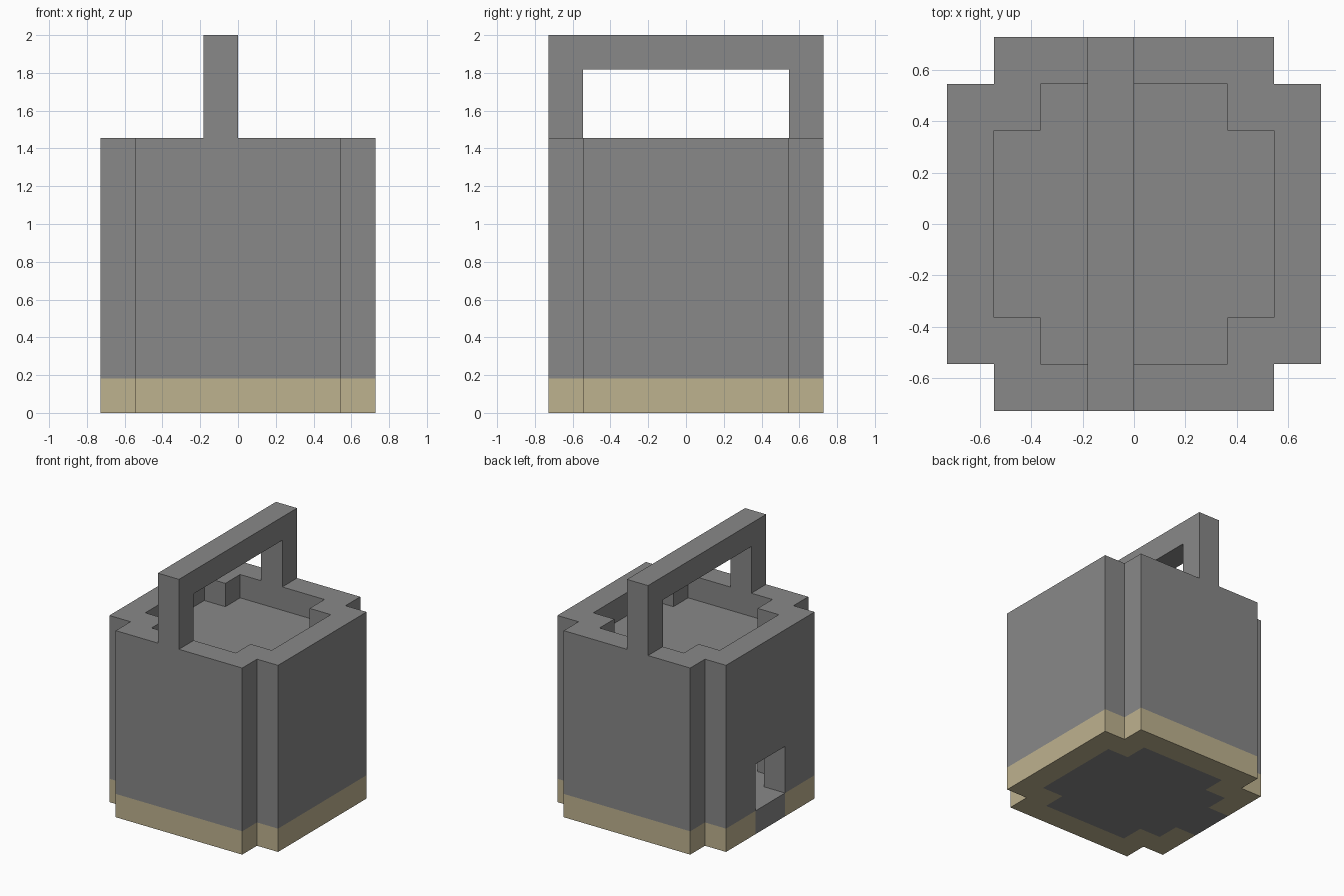
import bpy, bmesh
from mathutils import Vector

if "Cube" in bpy.data.objects:
    bpy.data.objects.remove(bpy.data.objects["Cube"])

U = 2 / 11  # one block


def material(name, rgb):
    mat = bpy.data.materials.new(name)
    mat.use_nodes = True
    mat.diffuse_color = (*rgb, 1)
    mat.node_tree.nodes["Principled BSDF"].inputs["Base Color"].default_value = (*rgb, 1)
    return mat


grey = material("stone grey", (0.246, 0.246, 0.246))
beige = material("sand beige", (0.515, 0.445, 0.275))


def extrude(name, points, offset, mat):
    """Extrude a flat outline (in blocks) along an offset vector."""
    bm = bmesh.new()
    face = bm.faces.new([bm.verts.new(Vector(p) * U) for p in points])
    result = bmesh.ops.extrude_face_region(bm, geom=[face], use_keep_orig=True)
    moved = [v for v in result["geom"] if isinstance(v, bmesh.types.BMVert)]
    bmesh.ops.translate(bm, verts=moved, vec=Vector(offset) * U)
    bmesh.ops.recalc_face_normals(bm, faces=bm.faces)
    mesh = bpy.data.meshes.new(name)
    bm.to_mesh(mesh)
    bm.free()
    mesh.materials.append(mat)
    obj = bpy.data.objects.new(name, mesh)
    bpy.context.collection.objects.link(obj)
    return obj


def notched(r):
    """Square outline of half width r with a one-block notch in each corner."""
    s = r - 1
    corner = [(r, s), (s, s), (s, r)]
    points = []
    for _ in range(4):
        points += corner
        corner = [(-y, x) for x, y in corner]
    return points


def prism(name, outline, z0, z1, mat=grey):
    return extrude(name, [(x, y, z0) for x, y in outline], (0, 0, z1 - z0), mat)


def cut(obj, cutter):
    """Subtract the cutter from the object and discard it."""
    mod = obj.modifiers.new("cut", "BOOLEAN")
    mod.operation = "DIFFERENCE"
    mod.solver = "EXACT"
    mod.object = cutter
    bpy.context.view_layer.objects.active = obj
    bpy.ops.object.modifier_apply(modifier=mod.name)
    bpy.data.objects.remove(cutter)


def floor_outline(sill):
    """Inner outline with a strip that reaches out through the doorway."""
    points = notched(3)
    i = points.index((-3, -2))
    return points[:i] + [(-3, 1), (sill, 1), (sill, -1), (-3, -1)] + points[i:]


# Base: grey floor with a door sill, and a beige trim around it
prism("base_floor", floor_outline(-4), 0, 1)
trim = prism("base_trim", notched(4), 0, 1, beige)
cut(trim, prism("trim_cutter", floor_outline(-5), -1, 2, beige))

# Body: hollow chamber, recessed top and a doorway on one side
body = prism("body", notched(4), 1, 8)
cut(body, prism("top_cutter", notched(3), 7, 9))
cut(body, prism("chamber_cutter", notched(3), 0, 6))
doorway = [(-5, -1), (-2.5, -1), (-2.5, 1), (-5, 1)]
cut(body, prism("doorway_cutter", doorway, 0, 3))

# Handle: square arch from front to back
arch = [(-4, 8), (-4, 11), (4, 11), (4, 8), (3, 8), (3, 10), (-3, 10), (-3, 8)]
extrude("handle", [(-1, y, z) for y, z in arch], (1, 0, 0), grey)
